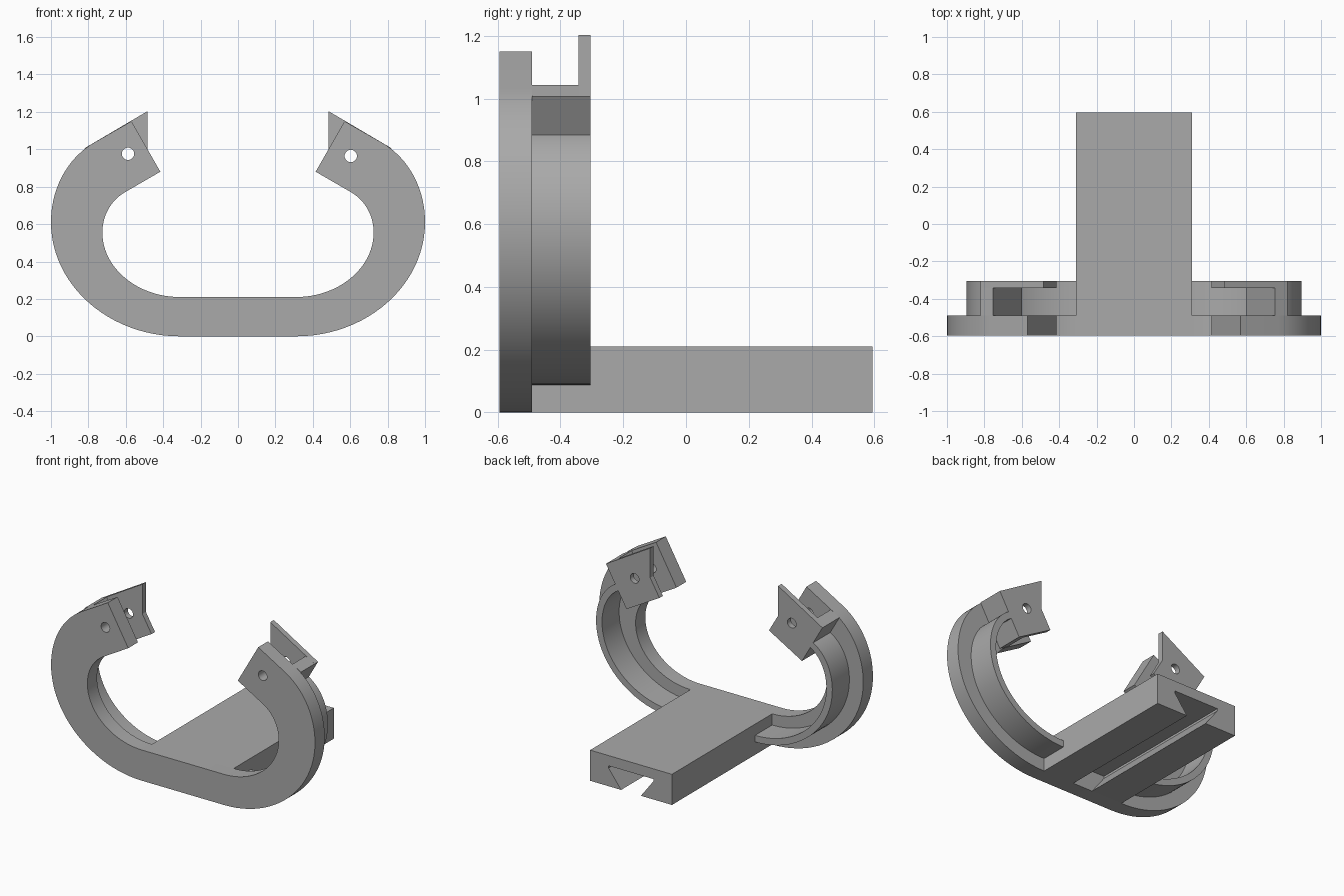
import bpy, bmesh, math
from mathutils import Vector, geometry

if "Cube" in bpy.data.objects:
    bpy.data.objects.remove(bpy.data.objects["Cube"], do_unlink=True)

GREY = (0.4, 0.4, 0.4, 1)
mat = bpy.data.materials.new("plain grey")
mat.use_nodes = True
mat.diffuse_color = GREY
mat.node_tree.nodes["Principled BSDF"].inputs["Base Color"].default_value = GREY

FRONT, PLATE_BACK, TAB_FRONT, CLIP_BACK, REAR = -0.595, -0.49, -0.343, -0.305, 0.595
STEM = 0.31
SLOPE = Vector((math.cos(math.radians(30)), math.sin(math.radians(30))))


def extrude(name, outline, y0, y1):
    """Solid made from an (x, z) outline swept along y."""
    bm = bmesh.new()
    face = bm.faces.new([bm.verts.new((x, y0, z)) for x, z in outline])
    moved = bmesh.ops.extrude_face_region(bm, geom=[face])["geom"]
    bmesh.ops.translate(bm, vec=(0, y1 - y0, 0),
                        verts=[v for v in moved if isinstance(v, bmesh.types.BMVert)])
    bmesh.ops.recalc_face_normals(bm, faces=bm.faces)
    mesh = bpy.data.meshes.new(name)
    bm.to_mesh(mesh)
    bm.free()
    mesh.materials.append(mat)
    obj = bpy.data.objects.new(name, mesh)
    bpy.context.collection.objects.link(obj)
    return obj


def combine(obj, other, operation):
    """Apply a boolean and discard the second object."""
    mod = obj.modifiers.new("cut", 'BOOLEAN')
    mod.operation, mod.object, mod.solver = operation, other, 'EXACT'
    bpy.context.view_layer.objects.active = obj
    bpy.ops.object.modifier_apply(modifier=mod.name)
    bpy.data.objects.remove(other, do_unlink=True)


def arm_curve(bottom, side, tip):
    """Right-hand curve: level at the bottom, upright at the side, sloped at the tip."""
    b, s, t = Vector(bottom), Vector(side), Vector(tip)
    reach = (t.x - s.x) / SLOPE.x
    corner = t - SLOPE * reach
    low = geometry.interpolate_bezier(
        b, b.lerp(Vector((s.x, b.y)), 0.55), s.lerp(Vector((s.x, b.y)), 0.55), s, 25)
    high = geometry.interpolate_bezier(
        s, s.lerp(corner, 0.62), t.lerp(corner, 0.62), t, 19)
    return [(p.x, p.y) for p in low + high[1:]]


def mirrored(points, side):
    return [(x * side, z) for x, z in points]


def hole(obj, centre):
    """Pin hole through the clip."""
    ring = [(centre[0] + 0.033 * math.cos(a), centre[1] + 0.033 * math.sin(a))
            for a in (math.tau * i / 32 for i in range(32))]
    combine(obj, extrude("hole_cutter", ring, -0.7, -0.2), 'DIFFERENCE')


parts = []

# Front plate: open ring with square-cut sloped ends
outer = arm_curve((-STEM, 0), (-1, 0.61), (-0.77, 1.035))
inner = arm_curve((-STEM, 0.21), (-0.725, 0.555), (-0.605, 0.77))
half = outer + [(-0.57, 1.15), (-0.415, 0.88)] + inner[::-1]
plate = extrude("front_plate", half + mirrored(half, -1)[::-1], FRONT, PLATE_BACK)
parts.append(plate)

# Stem with a dovetail groove along its underside
stem_half = [(-STEM, 0.21), (-STEM, 0), (-0.075, 0), (-0.17, 0.125), (-0.17, 0.14)]
parts.append(extrude("stem", stem_half + mirrored(stem_half, -1)[::-1], PLATE_BACK, REAR))

# Ribs and end clips on both sides
rib_outer = arm_curve((-STEM, 0.088), (-0.895, 0.6), (-0.75, 0.885))
rib_inner = arm_curve((-STEM, 0.133), (-0.85, 0.6), (-0.728, 0.846))
rib = [(-0.3, 0.088)] + rib_outer + [(-0.74, 0.891), (-0.718, 0.852)] \
    + rib_inner[::-1] + [(-0.3, 0.133)]
block = [(-0.82, 1.006), (-0.755, 1.043), (-0.6, 0.775), (-0.665, 0.737)]
tab = [block[0], (-0.485, 1.203), (-0.485, 1.0), (-0.415, 0.88), block[3]]
for side, label, pin in ((-1, "right", (-0.588, 0.976)), (1, "left", (0.603, 0.964))):
    parts.append(extrude(label + "_rib", mirrored(rib, -side), PLATE_BACK, CLIP_BACK))
    clip = extrude(label + "_clip", mirrored(tab, -side), TAB_FRONT, CLIP_BACK)
    combine(clip, extrude("block", mirrored(block, -side), PLATE_BACK, CLIP_BACK), 'UNION')
    hole(clip, pin)
    hole(plate, pin)
    parts.append(clip)

# Smooth curved walls, keep hard edges
bpy.ops.object.select_all(action='DESELECT')
for obj in parts:
    obj.select_set(True)
bpy.context.view_layer.objects.active = plate
bpy.ops.object.shade_smooth_by_angle(angle=math.radians(25))
